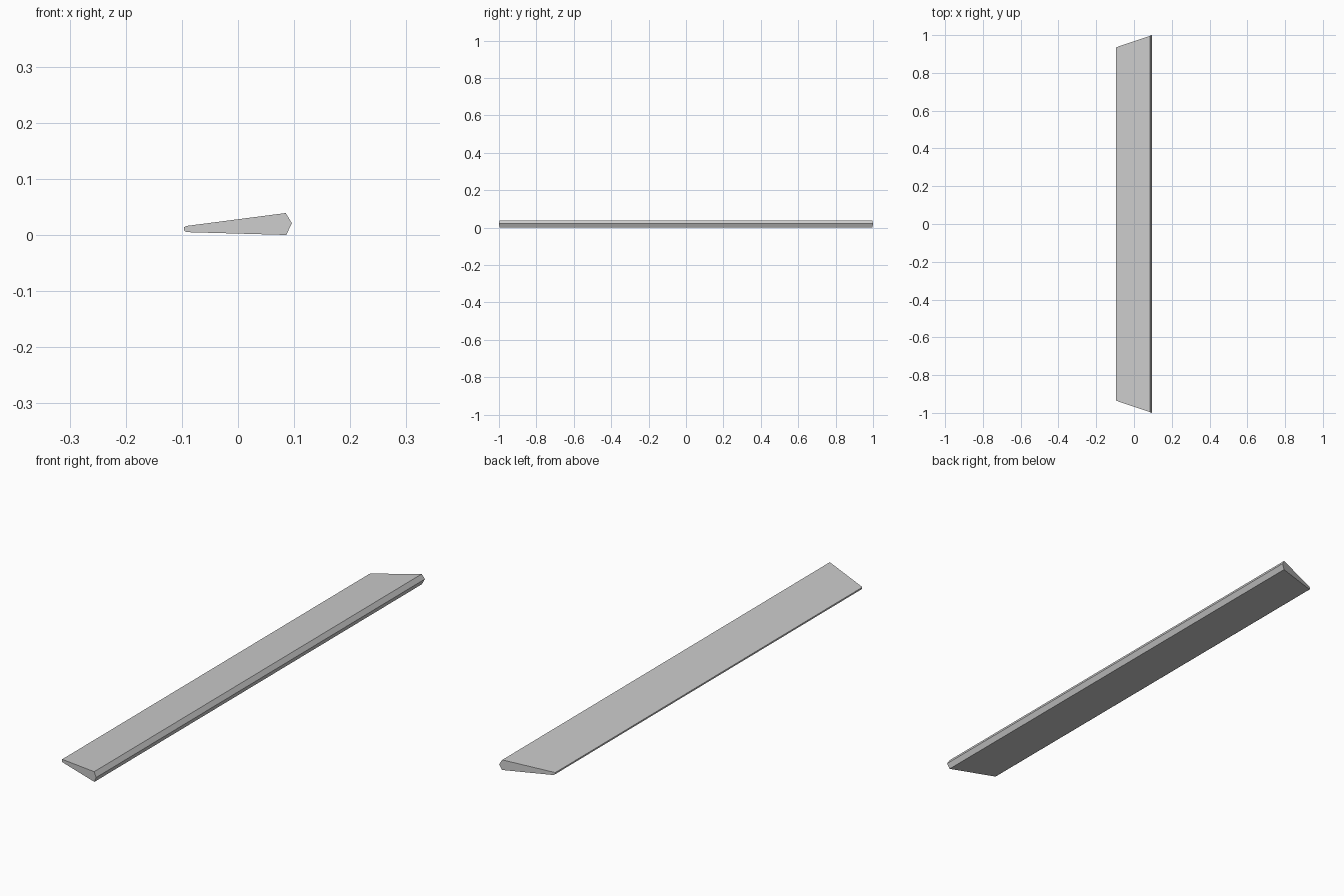
import bpy, bmesh

if "Cube" in bpy.data.objects:
    bpy.data.objects.remove(bpy.data.objects["Cube"])

# Wedge-shaped cross-section (x, z): thin rounded back edge, thick pointed front edge
PROFILE = [(-0.096, 0.009), (-0.092, 0.006), (0.086, 0.001), (0.096, 0.022),
           (0.085, 0.040), (-0.092, 0.017), (-0.096, 0.015)]


def half_length(x):
    # Mitred ends: longer at the thick edge
    return 0.935 + 0.065 * (x + 0.096) / 0.192


# Sweep the profile along y between the two mitred ends
bm = bmesh.new()
near = [bm.verts.new((x, -half_length(x), z - 0.001)) for x, z in PROFILE]
far = [bm.verts.new((x, half_length(x), z - 0.001)) for x, z in PROFILE]
bm.faces.new(near)
bm.faces.new(far[::-1])
n = len(PROFILE)
for i in range(n):
    j = (i + 1) % n
    bm.faces.new((near[i], far[i], far[j], near[j]))
bmesh.ops.recalc_face_normals(bm, faces=bm.faces)

mesh = bpy.data.meshes.new("mitred_slat")
bm.to_mesh(mesh)
bm.free()
slat = bpy.data.objects.new("mitred_slat", mesh)
bpy.context.collection.objects.link(slat)
